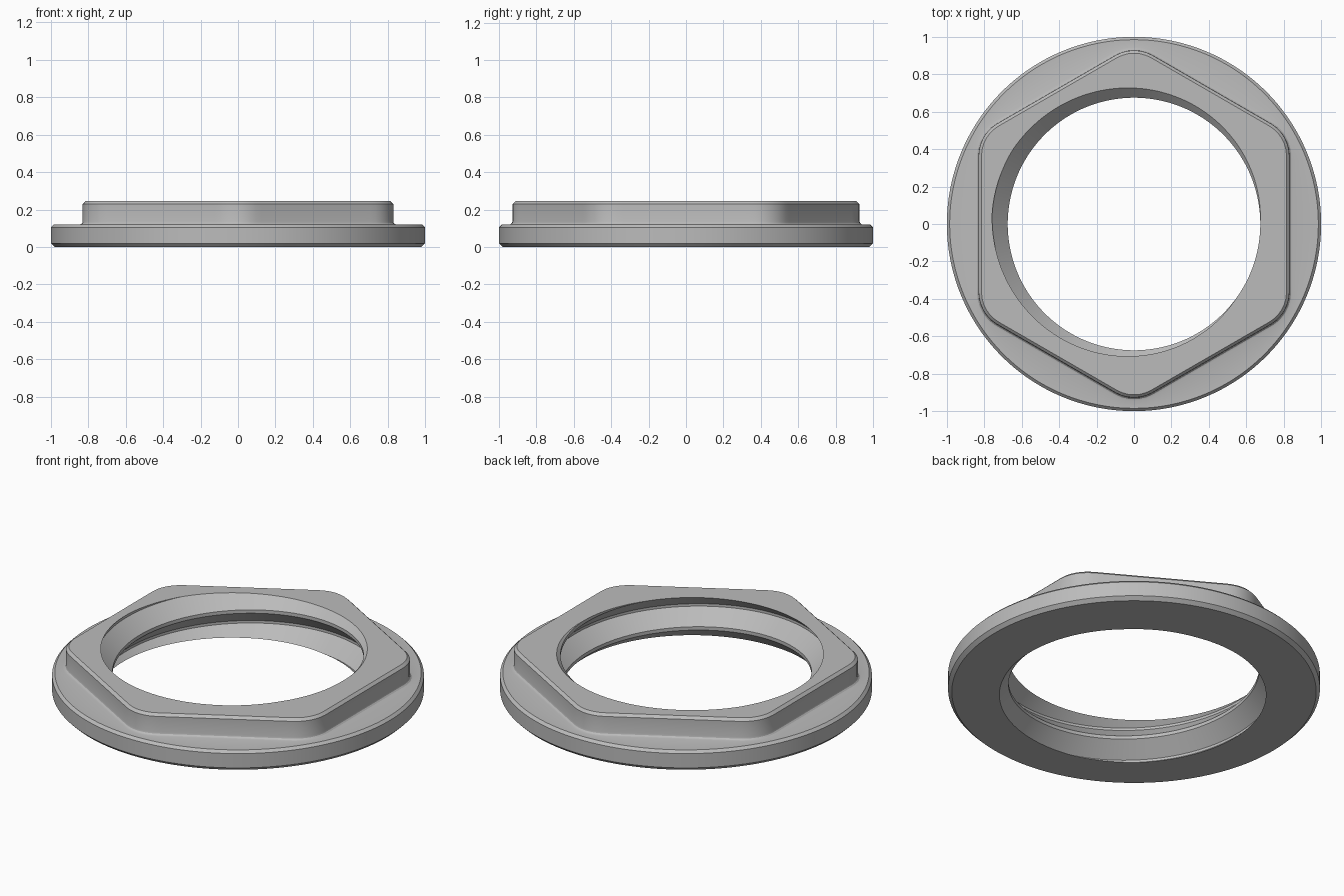
import bpy, bmesh
from math import pi, sin, cos, tan, atan, sqrt, radians, floor

cube = bpy.data.objects.get("Cube")
if cube:
    bpy.data.objects.remove(cube, do_unlink=True)

N = 180                        # steps around the axis
H, FLANGE = 0.245, 0.12        # total height, flange height
PITCH, CREST, ROOT = 0.2, 0.02, 0.015
R_CREST, R_ROOT = 0.675, 0.76
FLANK = (PITCH - CREST - ROOT) / 2
APOTHEM, CORNER = 0.83, 0.2


def hex_radius(t, grow=0.0):
    """Polar radius of a rounded hexagon with corners on the y axis."""
    ap, rr = APOTHEM + grow, CORNER + grow
    a = abs((t - pi / 6) % (pi / 3))
    a = min(a, pi / 3 - a)     # angle away from the nearest corner
    if pi / 6 - a <= atan((ap - rr) * tan(pi / 6) / ap):
        return ap / cos(pi / 6 - a)
    d = (ap - rr) / cos(pi / 6)
    return d * cos(a) + sqrt(rr * rr - (d * sin(a)) ** 2)


def crest_height(t):
    return H - 0.01 - PITCH * t / (2 * pi)


def bore_radius(t, z):
    """Radius of the V thread at a height."""
    u = (z - crest_height(t)) / PITCH
    d = abs(u - floor(u + 0.5)) * PITCH
    f = min(1, max(0, (d - CREST / 2) / FLANK))
    return R_CREST + (R_ROOT - R_CREST) * f


def column(t):
    """Closed radial section: flange, hexagon, then thread from top to bottom."""
    pts = [(0.98, 0), (1, 0.02), (1, FLANGE - 0.015), (0.985, FLANGE)]
    # concave fillet where the hexagon meets the flange
    for i in range(4):
        a = i * pi / 6
        pts.append((hex_radius(t, 0.018 * (1 - sin(a))), FLANGE + 0.018 * (1 - cos(a))))
    pts += [(hex_radius(t), H - 0.015), (hex_radius(t, -0.015), H)]
    # thread edges follow the helix and are trimmed by both end faces
    heights = [H]
    for k in range(3, -3, -1):
        c = crest_height(t) + k * PITCH
        heights += [c + CREST / 2 + FLANK, c + CREST / 2,
                    c - CREST / 2, c - CREST / 2 - FLANK]
    heights.append(0)
    for z in heights:
        z = min(H, max(0, z))
        pts.append((bore_radius(t, z), z))
    return pts


# Skin the sections around the axis
bm = bmesh.new()
cols = []
for i in range(N + 1):
    t = 2 * pi * i / N
    cols.append([bm.verts.new((r * cos(t), r * sin(t), z)) for r, z in column(t)])
for a, b in zip(cols, cols[1:]):
    for j in range(len(a)):
        k = (j + 1) % len(a)
        bm.faces.new((a[j], b[j], b[k], a[k]))
bmesh.ops.remove_doubles(bm, verts=bm.verts, dist=0.0002)
bmesh.ops.dissolve_degenerate(bm, edges=bm.edges, dist=0.0001)
bmesh.ops.recalc_face_normals(bm, faces=bm.faces)

mesh = bpy.data.meshes.new("flanged_hex_nut")
bm.to_mesh(mesh)
bm.free()
nut = bpy.data.objects.new("flanged_hex_nut", mesh)
bpy.context.collection.objects.link(nut)

# Plain grey finish
grey = bpy.data.materials.new("plain_grey")
grey.use_nodes = True
colour = (0.5, 0.5, 0.5, 1)
grey.diffuse_color = colour
grey.node_tree.nodes["Principled BSDF"].inputs["Base Color"].default_value = colour
mesh.materials.append(grey)

bpy.ops.object.select_all(action="DESELECT")
nut.select_set(True)
bpy.context.view_layer.objects.active = nut
bpy.ops.object.shade_smooth_by_angle(angle=radians(28))
